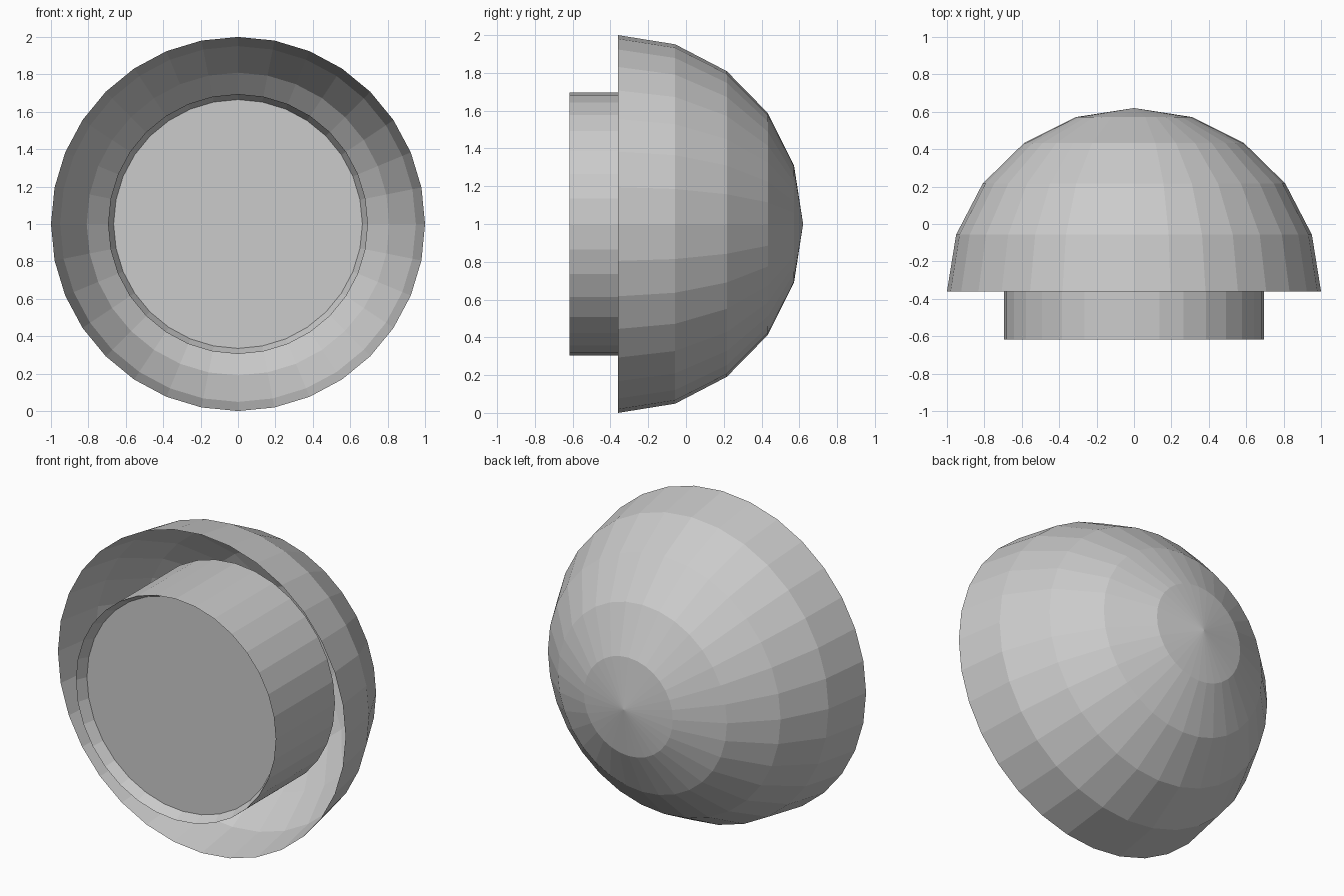
import bpy, bmesh, math

if "Cube" in bpy.data.objects:
    bpy.data.objects.remove(bpy.data.objects["Cube"])

SEGMENTS = 32

grey = bpy.data.materials.new("light_grey")
grey.diffuse_color = (0.6, 0.6, 0.6, 1)
grey.use_nodes = True
grey.node_tree.nodes["Principled BSDF"].inputs["Base Color"].default_value = grey.diffuse_color


def lathe(name, profile):
    """Revolve (radius, y) points around the y axis at height z = 1, flat shaded."""
    bm = bmesh.new()
    rings = []
    for r, y in profile:
        n = SEGMENTS if r > 0 else 1
        rings.append([bm.verts.new((r * math.cos(2 * math.pi * i / n), y,
                                    1 + r * math.sin(2 * math.pi * i / n)))
                      for i in range(n)])
    for a, b in zip(rings, rings[1:]):
        for i in range(SEGMENTS):
            j = (i + 1) % SEGMENTS
            if len(a) == 1:
                bm.faces.new((a[0], b[j], b[i]))
            elif len(b) == 1:
                bm.faces.new((a[i], a[j], b[0]))
            else:
                bm.faces.new((a[i], a[j], b[j], b[i]))
    bmesh.ops.recalc_face_normals(bm, faces=bm.faces[:])
    mesh = bpy.data.meshes.new(name)
    bm.to_mesh(mesh)
    bm.free()
    mesh.materials.append(grey)
    obj = bpy.data.objects.new(name, mesh)
    bpy.context.collection.objects.link(obj)
    return obj


# Open half-sphere shell with its rim towards the front
dome = []
for k in range(5):
    a = math.radians(18 * k)
    dome.append((math.cos(a), -0.36 + 0.98 * math.sin(a)))
dome.append((0, 0.62))
lathe("dome_shell", dome)

# Stem cylinder with a shallow tapered recess in its front face
lathe("stem", [(0, -0.55), (0.665, -0.55), (0.695, -0.617),
               (0.695, -0.03), (0, -0.03)])
